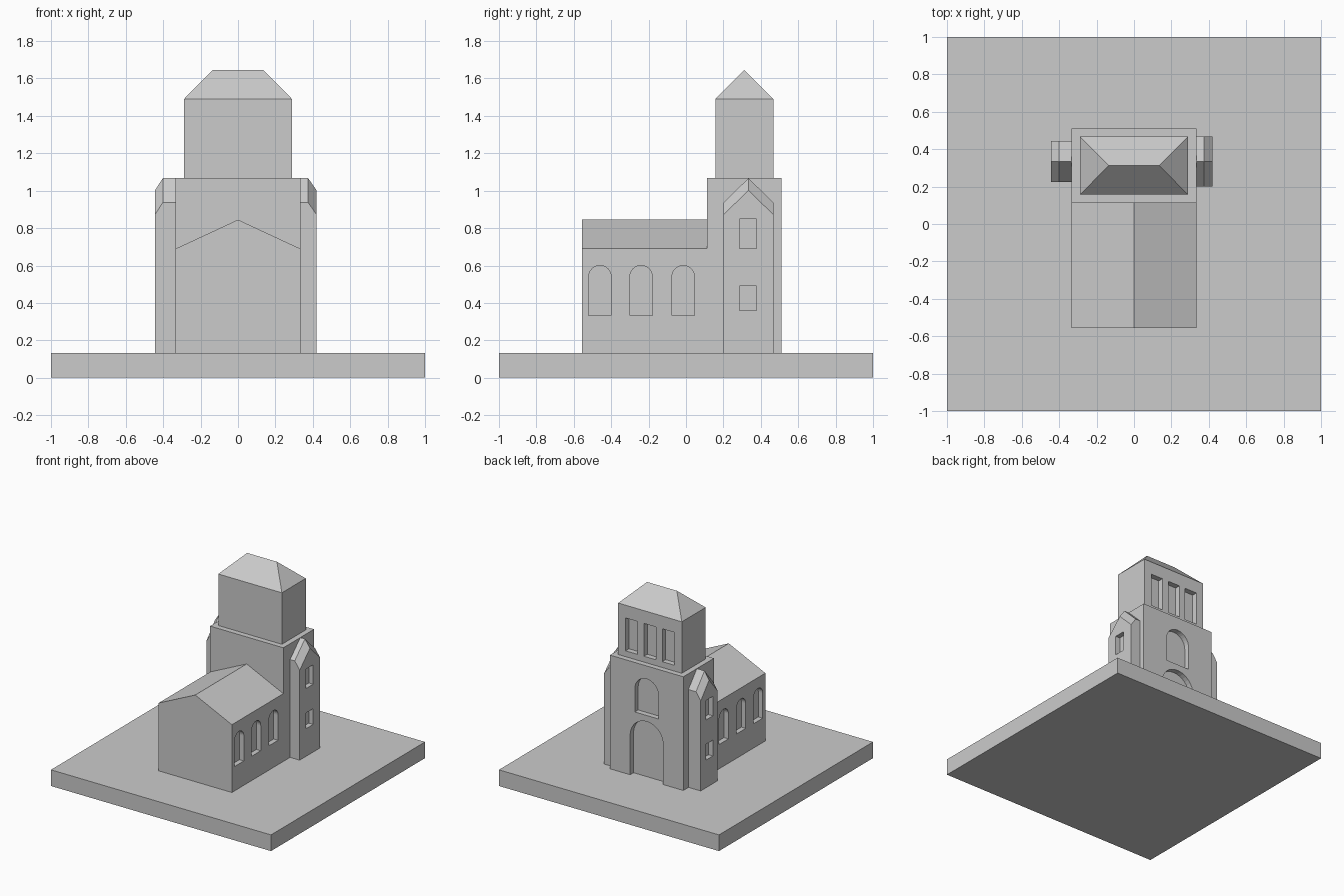
import bpy, bmesh, math
from itertools import product

if "Cube" in bpy.data.objects:
    bpy.data.objects.remove(bpy.data.objects["Cube"])


def hull(name, points):
    """Solid convex part from its corner points, with flat faces merged."""
    bm = bmesh.new()
    for p in points:
        bm.verts.new(p)
    bmesh.ops.convex_hull(bm, input=bm.verts[:])
    bmesh.ops.dissolve_limit(bm, angle_limit=math.radians(0.5),
                             verts=bm.verts[:], edges=bm.edges[:])
    bmesh.ops.recalc_face_normals(bm, faces=bm.faces[:])
    mesh = bpy.data.meshes.new(name)
    bm.to_mesh(mesh)
    bm.free()
    obj = bpy.data.objects.new(name, mesh)
    bpy.context.collection.objects.link(obj)
    return obj


def box(x0, x1, y0, y1, z0, z1):
    return list(product((x0, x1), (y0, y1), (z0, z1)))


def opening(target, axis, wall, depth, centre, width, z0, z1, arched):
    """Recess a rectangular or round-headed opening into a wall plane."""
    r = width / 2
    outline = [(centre - r, z0), (centre + r, z0)]
    if arched:
        outline += [(centre + r * math.cos(a), z1 - r + r * math.sin(a))
                    for a in (math.pi * i / 16 for i in range(17))]
    else:
        outline += [(centre + r, z1), (centre - r, z1)]
    side = 1 if wall > 0 else -1
    planes = (wall - side * depth, wall + side * 0.05)
    pts = [(w, u, z) if axis == 'x' else (u, w, z)
           for w in planes for u, z in outline]
    cutter = hull(target.name + "_opening_cutter", pts)
    cutter.hide_render = True
    cutter.hide_set(True)
    cutter.display_type = 'WIRE'
    mod = target.modifiers.new("opening", 'BOOLEAN')
    mod.operation = 'DIFFERENCE'
    mod.solver = 'EXACT'
    mod.object = cutter


G = 0.133  # top of the base slab

# Base slab
hull("base", box(-1, 1, -1, 1, 0, G))

# Nave with gabled roof and three arched windows per side
nave = hull("nave", box(-0.333, 0.333, -0.555, 0.113, G, 0.69)
            + [(0, -0.555, 0.845), (0, 0.113, 0.845)])
for x in (-0.333, 0.333):
    for y in (-0.46, -0.24, -0.015):
        opening(nave, 'x', x, 0.04, y, 0.12, 0.333, 0.60, True)

# Lower tower with door and arched window at the back
tower = hull("lower_tower", box(-0.333, 0.333, 0.113, 0.511, G, 1.067))
opening(tower, 'y', 0.511, 0.044, 0, 0.30, 0.08, 0.61, True)
opening(tower, 'y', 0.511, 0.044, 0, 0.215, 0.66, 0.96, True)

# Belfry with hipped roof and three square-headed openings
belfry = hull("belfry", box(-0.289, 0.289, 0.157, 0.467, 1.067, 1.49)
              + [(-0.135, 0.312, 1.645), (0.135, 0.312, 1.645)])
for x in (-0.167, 0, 0.167):
    opening(belfry, 'y', 0.467, 0.044, x, 0.11, 1.115, 1.385, False)


def side_wing(name, side, x_ridge, x_out, half):
    """Gabled wing whose roof slopes down at its outer end."""
    pts = []
    for x, drop in ((0.333, 0), (x_ridge, 0), (x_out, 0.065)):
        pts += [(side * x, 0.334 + dy, z) for dy, z in
                ((-half, G), (half, G), (half, 0.937 - drop),
                 (0, 1.067 - drop), (-half, 0.937 - drop))]
    wing = hull(name, pts)
    for z0, z1 in ((0.36, 0.49), (0.69, 0.85)):
        opening(wing, 'x', side * x_out, 0.04, 0.331, 0.09, z0, z1, False)


# Side wings
side_wing("right_wing", 1, 0.375, 0.42, 0.133)
side_wing("left_wing", -1, 0.402, 0.444, 0.11)
